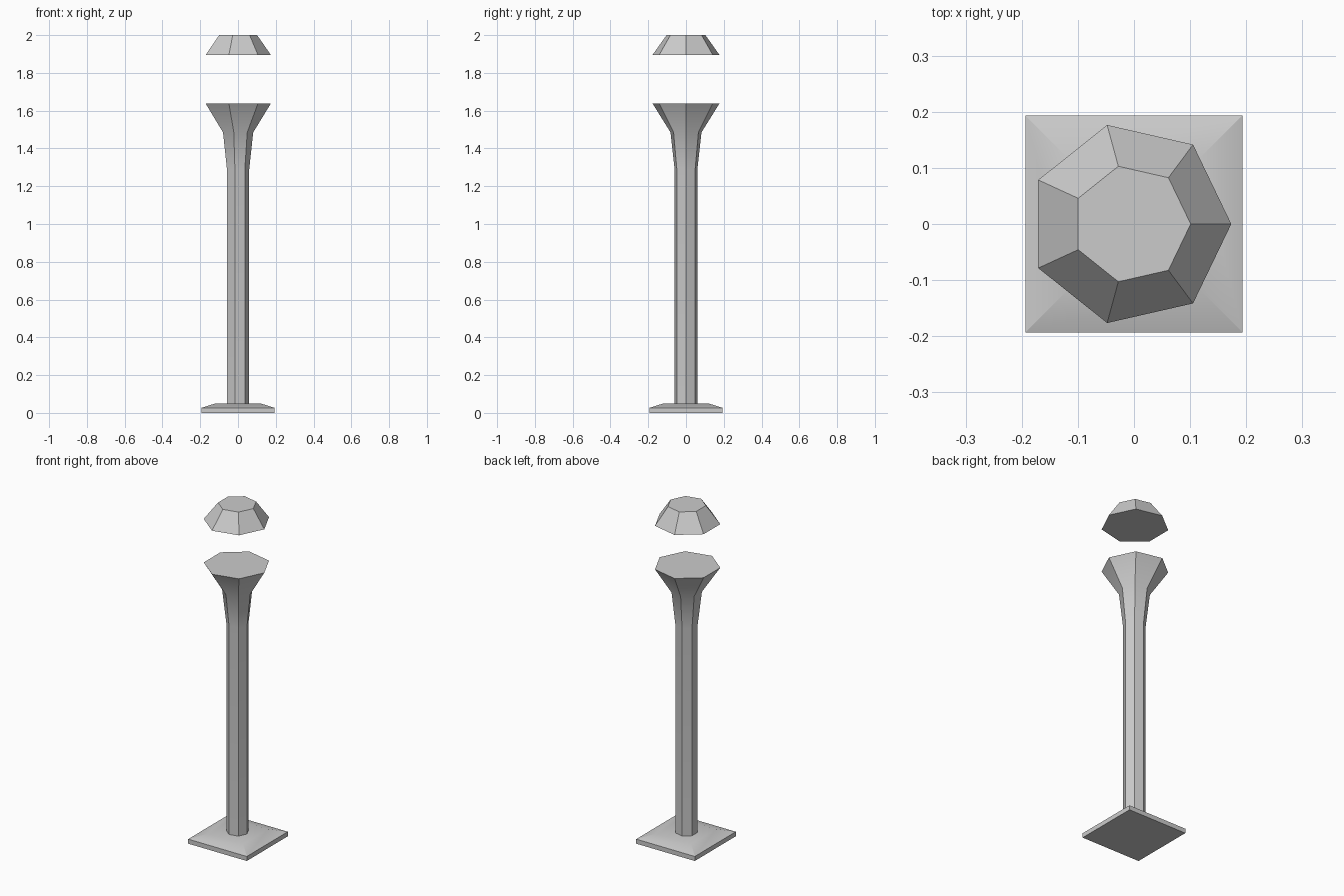
import bpy, bmesh
from math import cos, sin, pi, radians

if "Cube" in bpy.data.objects:
    bpy.data.objects.remove(bpy.data.objects["Cube"])


def loft(name, sections, angle):
    """Closed solid through stacked rings of (x, y) points; smooth below angle."""
    bm = bmesh.new()
    rings = [[bm.verts.new((x, y, z)) for x, y in pts] for pts, z in sections]
    n = len(rings[0])
    for a, b in zip(rings, rings[1:]):
        for i in range(n):
            j = (i + 1) % n
            bm.faces.new((a[i], a[j], b[j], b[i]))
    bm.faces.new(rings[0][::-1])
    bm.faces.new(rings[-1])
    mesh = bpy.data.meshes.new(name)
    bm.to_mesh(mesh)
    bm.free()
    obj = bpy.data.objects.new(name, mesh)
    bpy.context.collection.objects.link(obj)
    bpy.ops.object.select_all(action='DESELECT')
    obj.select_set(True)
    bpy.context.view_layer.objects.active = obj
    bpy.ops.object.shade_smooth_by_angle(angle=radians(angle))
    return obj


def heptagon(r):
    # corner on +x, shifted slightly so its x extent stays centred
    return [(r * (cos(2 * pi * i / 7) - 0.042), r * sin(2 * pi * i / 7)) for i in range(7)]


def square(h):
    return [(-h, -h), (h, -h), (h, h), (-h, h)]


# Square foot with sloped shoulders
loft("base_plate", [(square(0.193), 0), (square(0.193), 0.027), (square(0.117), 0.051)], 20)

# Seven-sided post flaring out at the top
loft("post", [(heptagon(0.062), 0.05), (heptagon(0.062), 1.29),
              (heptagon(0.084), 1.485), (heptagon(0.181), 1.637)], 30)

# Floating tapered cap
loft("cap", [(heptagon(0.181), 1.896), (heptagon(0.1055), 2.0)], 30)
